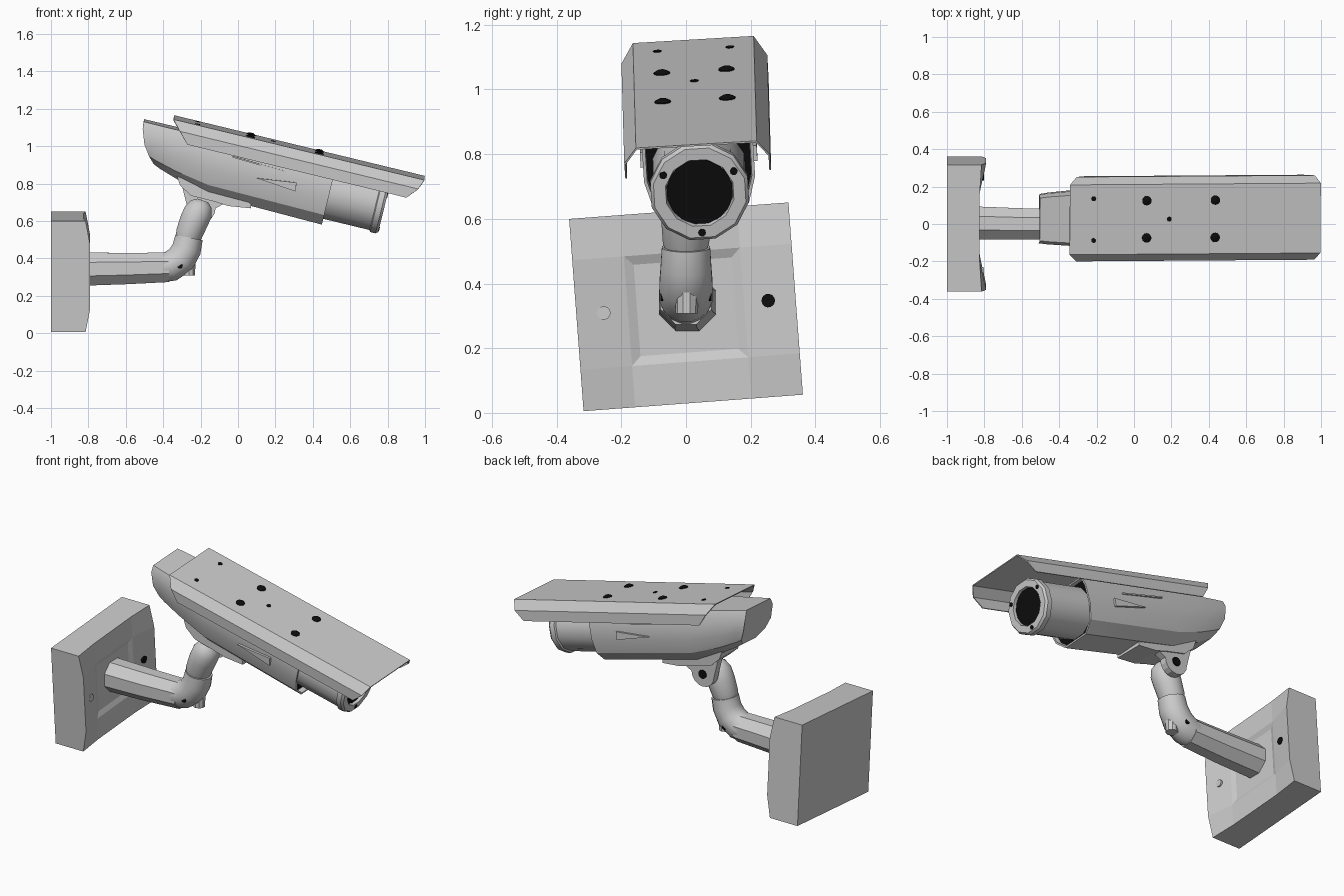
import bpy, bmesh, math
from mathutils import Matrix, Vector

if "Cube" in bpy.data.objects:
    bpy.data.objects.remove(bpy.data.objects["Cube"])


def material(name, rgb):
    m = bpy.data.materials.new(name)
    m.diffuse_color = (*rgb, 1)
    m.use_nodes = True
    m.node_tree.nodes["Principled BSDF"].inputs["Base Color"].default_value = m.diffuse_color
    return m


GREY = material("light_grey", (0.6, 0.6, 0.6))
BLACK = material("black", (0.004, 0.004, 0.004))
WORLD = Matrix.Identity(4)
# camera frame: x along the lens axis, tilted down with a slight roll
CAM = (Matrix.Translation((0, 0.035, 0.9)) @ Matrix.Rotation(math.radians(0.4), 4, 'Z')
       @ Matrix.Rotation(math.radians(13.6), 4, 'Y') @ Matrix.Rotation(math.radians(3.5), 4, 'X'))
PLATE = Matrix.Translation((0, 0, 0.328)) @ Matrix.Rotation(math.radians(4.3), 4, 'X')


def finish(name, bm, mats, matrix=WORLD, smooth=0):
    bmesh.ops.recalc_face_normals(bm, faces=bm.faces)
    me = bpy.data.meshes.new(name)
    bm.to_mesh(me)
    bm.free()
    ob = bpy.data.objects.new(name, me)
    bpy.context.collection.objects.link(ob)
    for m in mats:
        me.materials.append(m)
    ob.matrix_world = matrix
    if smooth:
        bpy.ops.object.select_all(action='DESELECT')
        ob.select_set(True)
        bpy.context.view_layer.objects.active = ob
        bpy.ops.object.shade_smooth_by_angle(angle=math.radians(smooth))
    return ob


def loft(bm, rings, caps=True, closed=True):
    rows = [[bm.verts.new(p) for p in r] for r in rings]
    n = len(rows[0])
    for a, b in zip(rows, rows[1:]):
        for i in range(n if closed else n - 1):
            j = (i + 1) % n
            bm.faces.new((a[i], a[j], b[j], b[i]))
    if caps:
        return bm.faces.new(rows[0]), bm.faces.new(rows[-1])


def tube(name, path, sides, mat, matrix=WORLD, axis=None, smooth=35):
    """Round section swept along (x, y, z, radius) points."""
    bm = bmesh.new()
    pts = [Vector(p[:3]) for p in path]
    rings = []
    for i, p in enumerate(pts):
        t = Vector(axis) if axis else (pts[min(i + 1, len(pts) - 1)] - pts[max(i - 1, 0)])
        t.normalize()
        ref = Vector((0, 1, 0)) if abs(t.y) < 0.9 else Vector((1, 0, 0))
        u = t.cross(ref).normalized()
        v = t.cross(u)
        rings.append([p + path[i][3] * (u * math.cos(a) + v * math.sin(a))
                      for a in (2 * math.pi * (k + 0.5) / sides for k in range(sides))])
    loft(bm, rings)
    return finish(name, bm, [mat], matrix, smooth)


def prism(name, outline, y0, y1, mat, matrix=WORLD, smooth=0):
    """Outline of (x, z) points extruded from y0 to y1."""
    bm = bmesh.new()
    loft(bm, [[(x, y, z) for x, z in outline] for y in (y0, y1)])
    return finish(name, bm, [mat], matrix, smooth)


# wall plate: box whose front is a shallow saddle with a recessed square
bm = bmesh.new()
ys, zs = (-0.34, -0.18, 0.18, 0.34), (-0.298, -0.17, 0.17, 0.298)


def front_depth(i, j):
    side, end = i in (0, 3), j in (0, 3)
    return -0.815 if side and end else -0.79 if side else -0.825


front = [[bm.verts.new((front_depth(i, j), ys[i], zs[j])) for j in range(4)] for i in range(4)]
back = [[bm.verts.new((-1, ys[i], zs[j])) for j in range(4)] for i in range(4)]
for i in range(3):
    for j in range(3):
        for g in (front, back):
            f = bm.faces.new((g[i][j], g[i + 1][j], g[i + 1][j + 1], g[i][j + 1]))
            if i == j == 1 and g is front:
                centre = f
for k in range(3):
    for e in (0, 3):
        bm.faces.new((front[e][k], front[e][k + 1], back[e][k + 1], back[e][k]))
        bm.faces.new((front[k][e], front[k + 1][e], back[k + 1][e], back[k][e]))
bmesh.ops.recalc_face_normals(bm, faces=bm.faces)
bmesh.ops.inset_region(bm, faces=[centre], thickness=0.04, depth=-0.012)
finish("wall_plate", bm, [GREY], PLATE)
for name, y, mat in (("plate_plug", -0.255, GREY), ("plate_hole", 0.255, BLACK)):
    tube(name, [(-0.84, y, 0, 0.021), (-0.802, y, 0, 0.021)], 14, mat, PLATE)

# support arm, elbow, upper joint and clamp knob
tube("arm", [(-0.85, 0.005, 0.342, 0.096), (-0.6, 0, 0.346, 0.091), (-0.37, 0, 0.352, 0.085)],
     8, GREY, smooth=20)
tube("elbow", [(-0.41, 0, 0.350, 0.080), (-0.36, 0, 0.358, 0.083), (-0.305, 0, 0.395, 0.084),
               (-0.275, 0, 0.45, 0.080), (-0.262, 0, 0.512, 0.076)], 16, GREY)
tube("upper_joint", [(-0.268, 0, 0.505, 0.066), (-0.262, 0, 0.53, 0.073), (-0.235, 0, 0.60, 0.078),
                     (-0.212, 0, 0.65, 0.078), (-0.195, 0, 0.69, 0.06), (-0.188, 0, 0.71, 0.03)],
     16, GREY)
tube("clamp_knob", [(-0.262, 0.002, 0.40, 0.037), (-0.262, 0.002, 0.308, 0.034)], 10, GREY)
for s in (-1, 1):
    tube("elbow_screw", [(-0.31, s * 0.05, 0.36, 0.015), (-0.31, s * 0.079, 0.36, 0.015)], 10, BLACK)

# bracket under the camera, with one pivot ear
prism("bracket_base", [(-0.33, 0.85), (-0.31, 0.79), (-0.25, 0.735), (-0.13, 0.705), (-0.05, 0.68),
                       (0.07, 0.668), (0.07, 0.69), (-0.05, 0.78)], -0.055, 0.125, GREY)
arc = [(-0.195 + 0.075 * math.cos(a), 0.668 + 0.075 * math.sin(a))
       for a in (math.pi * (1 + k / 8) for k in range(9))]
prism("pivot_ear", [(-0.31, 0.83)] + arc + [(-0.08, 0.69), (-0.05, 0.76)], 0.075, 0.118, GREY)
tube("pivot_screw", [(-0.195, 0.10, 0.668, 0.026), (-0.195, 0.124, 0.668, 0.026)], 14, BLACK)

# camera housing: (top x, bottom x, bottom z, half width) stations
section = [(0.88, 0), (1, 0.18), (1, 0.55), (0.86, 0.82), (0.5, 1)]
stations = [(-0.545, -0.44, -0.098, 0.130), (-0.50, -0.40, -0.115, 0.136),
            (-0.38, -0.29, -0.15, 0.145), (-0.15, -0.12, -0.188, 0.162), (0.51, 0.51, -0.20, 0.172)]
rings = []
for xt, xb, zb, w in stations:
    half = [(xt + (xb - xt) * f * f, w * k, 0.113 + (zb - 0.113) * f) for k, f in section]
    rings.append(half + [(x, -y, z) for x, y, z in reversed(half)])
bm = bmesh.new()
mouth = loft(bm, rings)[1]
bmesh.ops.recalc_face_normals(bm, faces=bm.faces)
bmesh.ops.inset_region(bm, faces=[mouth], thickness=0.01)
bmesh.ops.inset_region(bm, faces=[mouth], thickness=0.002, depth=-0.03)
mouth.material_index = 1
finish("camera_housing", bm, [GREY, BLACK], CAM, 25)

# raised darts and trim strips on both sides of the housing
for s in (-1, 1):
    prism("side_dart", [(0.11, -0.035), (0.325, -0.008), (0.332, -0.055)],
          s * 0.15, s * 0.181, GREY, CAM)
    prism("side_trim", [(-0.04, 0.05), (0.25, 0.038), (0.25, 0.03), (-0.04, 0.042)],
          s * 0.15, s * 0.174, GREY, CAM)

# lens barrel with collar, black window and three screws
LZ = -0.03
tube("lens_barrel", [(x, 0, LZ, r) for x, r in
                     ((0.47, 0.146), (0.765, 0.146), (0.77, 0.156), (0.80, 0.156), (0.813, 0.146),
                      (0.813, 0.108), (0.79, 0.104))], 12, GREY, CAM, axis=(1, 0, 0))
tube("lens_window", [(0.78, 0, LZ, 0.103), (0.797, 0, LZ, 0.103)], 16, BLACK, CAM)
for deg in (30, 150, 270):
    y, z = 0.126 * math.cos(math.radians(deg)), LZ + 0.126 * math.sin(math.radians(deg))
    tube("lens_screw", [(0.80, y, z, 0.012), (0.816, y, z, 0.012)], 10, BLACK, CAM)

# folded sun shade: (y, z, rear x, front x) across the profile
fold = [(0.226, 0.055, -0.29, 0.915), (0.226, 0.115, -0.345, 0.965), (0.187, 0.167, -0.393, 0.986)]
fold += [(-y, z, a, b) for y, z, a, b in reversed(fold)]
bm = bmesh.new()
loft(bm, [[(a, y, z) for y, z, a, b in fold], [(b, y, z) for y, z, a, b in fold]],
     caps=False, closed=False)
shade = finish("sun_shade", bm, [GREY], CAM)
if shade.data.polygons[2].normal.z < 0:
    shade.data.flip_normals()
mod = shade.modifiers.new("thickness", 'SOLIDIFY')
mod.thickness = 0.006
mod.offset = -1

# shade screws, with spacers below the four large ones
for x in (0.03, 0.407):
    for y in (-0.1, 0.1):
        tube("shade_spacer", [(x, y, 0.10, 0.02), (x, y, 0.163, 0.02)], 12, GREY, CAM)
        tube("shade_screw", [(x, y, 0.16, 0.026), (x, y, 0.171, 0.025), (x, y, 0.178, 0.012)],
             14, BLACK, CAM)
for x, y in ((-0.262, -0.112), (-0.262, 0.112), (0.154, 0)):
    tube("shade_rivet", [(x, y, 0.16, 0.013), (x, y, 0.170, 0.013)], 10, BLACK, CAM)
